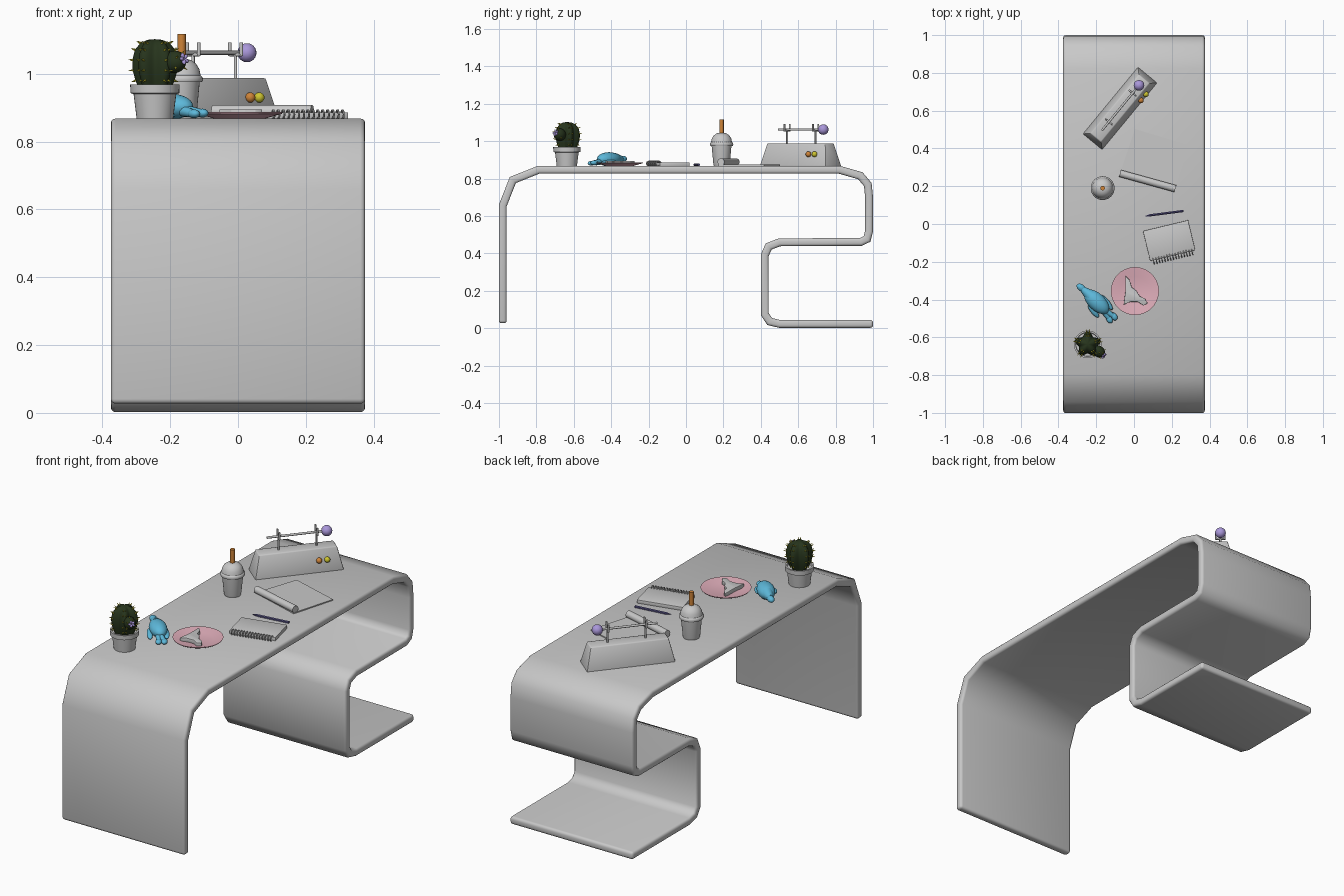
import bpy, bmesh, math
from mathutils import Vector, Matrix

if "Cube" in bpy.data.objects:
    bpy.data.objects.remove(bpy.data.objects["Cube"])

def material(name, r, g, b):
    m = bpy.data.materials.new(name)
    m.diffuse_color = (r, g, b, 1)
    m.use_nodes = True
    m.node_tree.nodes["Principled BSDF"].inputs["Base Color"].default_value = m.diffuse_color
    return m

GREY = material("grey", .58, .58, .58)
PINK = material("pink", .74, .42, .49)
BLUE = material("sky blue", .11, .48, .70)
GREEN = material("dark green", .02, .035, .012)
YELLOW = material("yellow", .62, .56, .03)
ORANGE = material("orange", .62, .23, .04)
LILAC = material("lilac", .40, .31, .70)
INDIGO = material("indigo", .10, .09, .24)
TOP = .868  # desk surface height

def finish(name, bm, mat, angle=40):
    bmesh.ops.recalc_face_normals(bm, faces=bm.faces)
    me = bpy.data.meshes.new(name)
    bm.to_mesh(me)
    bm.free()
    me.materials.append(mat)
    for p in me.polygons:
        p.use_smooth = True
    me.set_sharp_from_angle(angle=math.radians(angle))
    ob = bpy.data.objects.new(name, me)
    bpy.context.collection.objects.link(ob)
    return ob

def add_tube(bm, a, b, r1, r2=None, seg=12):
    a, b = Vector(a), Vector(b)
    d = b - a
    m = Matrix.Translation((a + b) / 2) @ d.to_track_quat('Z', 'Y').to_matrix().to_4x4()
    bmesh.ops.create_cone(bm, cap_ends=True, segments=seg, radius1=r1,
                          radius2=r1 if r2 is None else r2, depth=d.length, matrix=m)

def add_ball(bm, c, size, direction=(1, 0, 0)):
    q = Vector(direction).to_track_quat('X', 'Z').to_matrix().to_4x4()
    m = Matrix.Translation(c) @ q @ Matrix.Diagonal((*size, 1))
    bmesh.ops.create_uvsphere(bm, u_segments=20, v_segments=12, radius=1, matrix=m)

def lathe(name, profile, centre, mat, seg=32, rib=lambda a: 1, angle=40):
    bm = bmesh.new()
    rings = []
    for r, z in profile:
        rings.append([bm.verts.new((centre[0] + r * rib(t) * math.cos(t),
                                    centre[1] + r * rib(t) * math.sin(t), z))
                      for t in (2 * math.pi * i / seg for i in range(seg))])
    for a, b in zip(rings, rings[1:]):
        for i in range(seg):
            j = (i + 1) % seg
            bm.faces.new((a[i], a[j], b[j], b[i]))
    bmesh.ops.remove_doubles(bm, verts=bm.verts, dist=1e-5)
    return finish(name, bm, mat, angle)

def prism(name, pts, z0, z1, mat, bevel=0):
    bm = bmesh.new()
    lo = [bm.verts.new((x, y, z0)) for x, y in pts]
    hi = [bm.verts.new((x, y, z1)) for x, y in pts]
    bm.faces.new(lo)
    bm.faces.new(hi)
    for i in range(len(pts)):
        j = (i + 1) % len(pts)
        bm.faces.new((lo[i], lo[j], hi[j], hi[i]))
    if bevel:
        bmesh.ops.recalc_face_normals(bm, faces=bm.faces)
        bmesh.ops.bevel(bm, geom=bm.edges[:], offset=bevel, segments=2, profile=.5, affect='EDGES')
    return finish(name, bm, mat)

# Desk: one ribbon folded along a centreline in the y-z plane
path = [Vector(p) for p in [(-.98, .027), (-.98, .655), (-.926, .792), (-.788, .847), (.82, .847),
        (.932, .815), (.972, .768), (.979, .70), (.979, .52), (.968, .477), (.935, .461),
        (.50, .459), (.442, .437), (.421, .39), (.421, .075), (.447, .036), (.50, .023), (1.0, .023)]]
bm = bmesh.new()
rings = []
for i, p in enumerate(path):
    d0 = (p - path[i - 1]).normalized() if i else (path[1] - p).normalized()
    d1 = (path[i + 1] - p).normalized() if i + 1 < len(path) else d0
    n0, n1 = Vector((-d0.y, d0.x)), Vector((-d1.y, d1.x))
    n = (n0 + n1).normalized()
    n *= .021 / n.dot(n0)
    rings.append([bm.verts.new((x, *(p + s * n))) for x, s in
                  ((-.375, 1), (.375, 1), (.375, -1), (-.375, -1))])
for a, b in zip(rings, rings[1:]):
    for i in range(4):
        j = (i + 1) % 4
        bm.faces.new((a[i], a[j], b[j], b[i]))
bm.faces.new(rings[0])
bm.faces.new(rings[-1])
bmesh.ops.recalc_face_normals(bm, faces=bm.faces)
rim = [e for e in bm.edges if e.calc_face_angle(0) > 1.2]
bmesh.ops.bevel(bm, geom=rim, offset=.014, segments=3, profile=.5, affect='EDGES')
finish("desk", bm, GREY, 55)

# Tapered apparatus box, rotated on the desk
U, V = Vector((.636, .772, 0)), Vector((.772, -.636, 0))
def loc(u, v, z):
    return Vector((-.074, .612, z)) + U * u + V * v

bm = bmesh.new()
rect = ((-1, -1), (1, -1), (1, 1), (-1, 1))
lo = [bm.verts.new(loc(.23 * a, .067 * b, TOP - .002)) for a, b in rect]
hi = [bm.verts.new(loc(.202 * a, .037 * b, .988)) for a, b in rect]
bm.faces.new(lo)
bm.faces.new(hi)
for i in range(4):
    j = (i + 1) % 4
    bm.faces.new((lo[i], lo[j], hi[j], hi[i]))
bmesh.ops.recalc_face_normals(bm, faces=bm.faces)
bmesh.ops.bevel(bm, geom=bm.edges[:], offset=.006, segments=2, profile=.5, affect='EDGES')
finish("apparatus_box", bm, GREY)

# Forked posts and the rod resting in them
bm = bmesh.new()
for u in (-.092, .105):
    add_tube(bm, loc(u, 0, .98), loc(u, 0, 1.056), .005)
    add_tube(bm, loc(u, -.022, 1.056), loc(u, .022, 1.056), .005)
    for v in (-.022, .022):
        add_tube(bm, loc(u, v, 1.052), loc(u, v, 1.092), .005)
add_tube(bm, loc(-.152, 0, 1.062), loc(.158, 0, 1.062), .006)
finish("rod_stand", bm, GREY)
bm = bmesh.new()
add_ball(bm, loc(.158, 0, 1.062), (.028,) * 3)
finish("rod_ball", bm, LILAC)
for name, u, mat in (("orange_knob", .103, ORANGE), ("yellow_knob", .145, YELLOW)):
    bm = bmesh.new()
    add_ball(bm, loc(u, .058, .93), (.015,) * 3)
    finish(name, bm, mat)

# Paper scroll: flat sheet plus rolled edge
prism("scroll_sheet", [(.005, .503), (.286, .418), (.217, .175), (-.074, .265)], TOP - .002, TOP + .006, GREY)
bm = bmesh.new()
add_tube(bm, (-.074, .268, .889), (.219, .187, .889), .019, seg=20)
finish("scroll_roll", bm, GREY)

# Cup with dome lid and straw
CUP = (-.166, .19)
lathe("cup", [(0, TOP), (.041, TOP), (.044, .88), (.054, .985), (0, .985)], CUP, GREY)
lathe("cup_lid", [(0, .975), (.06, .975), (.063, .983), (.06, .992), (.056, .995), (.052, 1.014),
                  (.042, 1.03), (.028, 1.04), (.014, 1.044), (0, 1.045)], CUP, GREY)
bm = bmesh.new()
add_tube(bm, (*CUP, 1.0), (*CUP, 1.117), .012, seg=16)
finish("straw", bm, ORANGE)

# Pencil
bm = bmesh.new()
add_tube(bm, (.085, .046, TOP + .006), (.262, .069, TOP + .006), .007, seg=6)
add_tube(bm, (.085, .046, TOP + .006), (.058, .042, TOP + .006), .007, .001, seg=6)
finish("pencil", bm, INDIGO)

# Spiral notebook
R = Matrix.Translation((.186, -.088, 0)) @ Matrix.Rotation(math.radians(13.5), 4, 'Z')
pages = [(R @ Vector((.123 * a, .082 * b, 0))).to_2d() for a, b in rect]
prism("notebook", pages, TOP - .002, TOP + .018, GREY, .002)
bm = bmesh.new()
for i in range(15):
    x = -.105 + .015 * i
    ring = [R @ Vector((x, -.086 + .016 * math.cos(t), TOP + .012 + .013 * math.sin(t)))
            for t in (math.pi * k / 5 for k in range(11))]
    for a, b in zip(ring, ring[1:]):
        add_tube(bm, a, b, .003, seg=6)
finish("notebook_rings", bm, GREY)

# Plate and bitten slice
lathe("plate", [(0, TOP), (.075, TOP), (.124, .882), (.127, .887), (.12, .887), (.078, .875), (0, .875)],
      (.005, -.355), PINK, 40)
prism("food_slice", [(-.045, -.275), (-.022, -.298), (-.012, -.335), (.012, -.352), (.03, -.382), (.058, -.395),
                     (.072, -.42), (.05, -.432), (.02, -.412), (-.02, -.412), (-.055, -.428), (-.046, -.36)],
      .873, .895, GREY, .002)

# Blue toy animal: body, neck, head and flippers
bm = bmesh.new()
add_ball(bm, (-.198, -.412, .903), (.082, .045, .038), (.72, -.69, 0))
add_tube(bm, (-.23, -.38, .905), (-.272, -.345, .905), .032, .016, 16)
add_ball(bm, (-.28, -.337, .905), (.027, .018, .017), (-.8, .6, 0))
add_ball(bm, (-.145, -.415, .888), (.05, .015, .011), (.6, -.75, -.1))
add_ball(bm, (-.215, -.46, .885), (.045, .015, .011), (.6, -.75, -.2))
for a, b in (((-.15, -.46, .89), (-.105, -.49, .884)), ((-.16, -.46, .89), (-.13, -.505, .882))):
    add_tube(bm, a, b, .017, .011)
    add_ball(bm, b, (.022, .016, .013), (.5, -.85, 0))
finish("toy_animal", bm, BLUE, 60)

# Plant pot
POT = (-.245, -.637)
lathe("plant_pot", [(0, TOP), (.054, TOP), (.063, .94), (.072, .943), (.073, .968), (.064, .968), (.062, .955), (0, .955)],
      POT, GREY)

# Ribbed cactus with side bud, spikes and flower
body = [(.045, .95), (.058, .98), (.066, 1.01), (.067, 1.04), (.06, 1.07), (.044, 1.09), (.022, 1.1), (0, 1.102)]
rib = lambda t: .88 + .16 * math.cos(5 * (t - .3))
lathe("cactus", body, POT, GREEN, 60, rib, 70)
bm = bmesh.new()
add_ball(bm, (-.187, -.675, 1.035), (.037, .03, .033), (.75, -.6, .2))
finish("cactus_bud", bm, GREEN)
bm = bmesh.new()
for k in range(5):
    t = .3 + k * 2 * math.pi / 5
    for r, z in body[1:6]:
        for s in (-.12, .12):
            d = Vector((math.cos(t + s), math.sin(t + s), (z - 1.02) * 8))
            d.normalize()
            p = Vector((*POT, z)) + Vector((math.cos(t + s), math.sin(t + s), 0)) * r * rib(t + s)
            add_tube(bm, p - d * .003, p + d * .013, .004, .0005, 5)
for dx, dy, dz in ((.6, -.2, .7), (.8, .2, -.5), (.2, -.9, .4), (.1, -.8, -.5), (.1, -.2, 1)):
    d = Vector((dx, dy, dz)).normalized()
    p = Vector((-.187, -.675, 1.035)) + d * .03
    add_tube(bm, p, p + d * .015, .004, .0005, 5)
finish("cactus_spikes", bm, YELLOW)
bm = bmesh.new()
n = Vector((.75, -.6, .25)).normalized()
side = n.cross(Vector((0, 0, 1))).normalized()
up = side.cross(n)
c = Vector((-.187, -.675, 1.035)) + n * .036
for k in range(5):
    t = k * 2 * math.pi / 5
    d = side * math.cos(t) + up * math.sin(t)
    add_ball(bm, c + d * .009, (.01, .006, .006), d + n * .4)
finish("cactus_flower", bm, LILAC)
